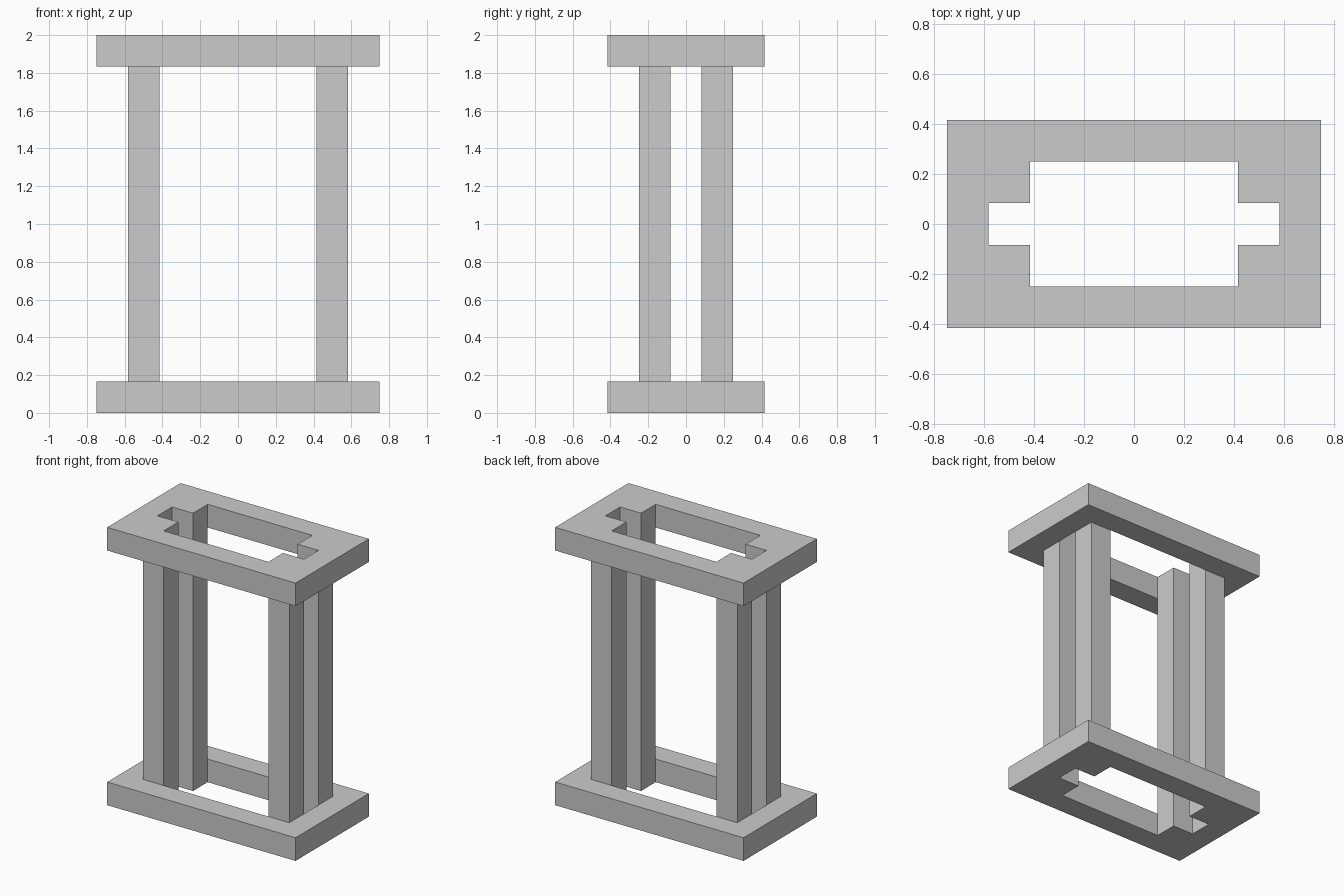
import bpy

if "Cube" in bpy.data.objects:
    bpy.data.objects.remove(bpy.data.objects["Cube"])

U = 1 / 6  # base module: the model is 9 x 5 x 12 modules


def make_object(name, verts, faces):
    mesh = bpy.data.meshes.new(name)
    mesh.from_pydata([(x * U, y * U, z * U) for x, y, z in verts], [], faces)
    mesh.update()
    obj = bpy.data.objects.new(name, mesh)
    bpy.context.collection.objects.link(obj)
    return obj


def rect(hx, hy, z, cx=0, cy=0):
    return [(cx + sx * hx, cy + sy * hy, z)
            for sx, sy in ((-1, -1), (1, -1), (1, 1), (-1, 1))]


def frame(name, z0, z1):
    # rectangular ring: outer bottom 0-3, outer top 4-7, inner bottom 8-11, inner top 12-15
    verts = (rect(4.5, 2.5, z0) + rect(4.5, 2.5, z1)
             + rect(3.5, 1.5, z0) + rect(3.5, 1.5, z1))
    faces = []
    for i in range(4):
        j = (i + 1) % 4
        faces += [(i, j, j + 4, i + 4),            # outer wall
                  (j + 8, i + 8, i + 12, j + 12),  # inner wall
                  (i + 4, j + 4, j + 12, i + 12),  # top
                  (j, i, i + 8, j + 8)]            # underside
    return make_object(name, verts, faces)


def post(name, cx, cy):
    verts = rect(0.5, 0.5, 0, cx, cy) + rect(0.5, 0.5, 12, cx, cy)
    faces = [(3, 2, 1, 0), (4, 5, 6, 7)]
    faces += [(i, (i + 1) % 4, (i + 1) % 4 + 4, i + 4) for i in range(4)]
    return make_object(name, verts, faces)


# Base and top rings
frame("bottom_frame", 0, 1)
frame("top_frame", 11, 12)

# Full-height posts set in the inner corners of both rings
for side, sx in (("left", -1), ("right", 1)):
    for depth, sy in (("front", -1), ("back", 1)):
        post(f"{depth}_{side}_post", sx * 3, sy * 1)
